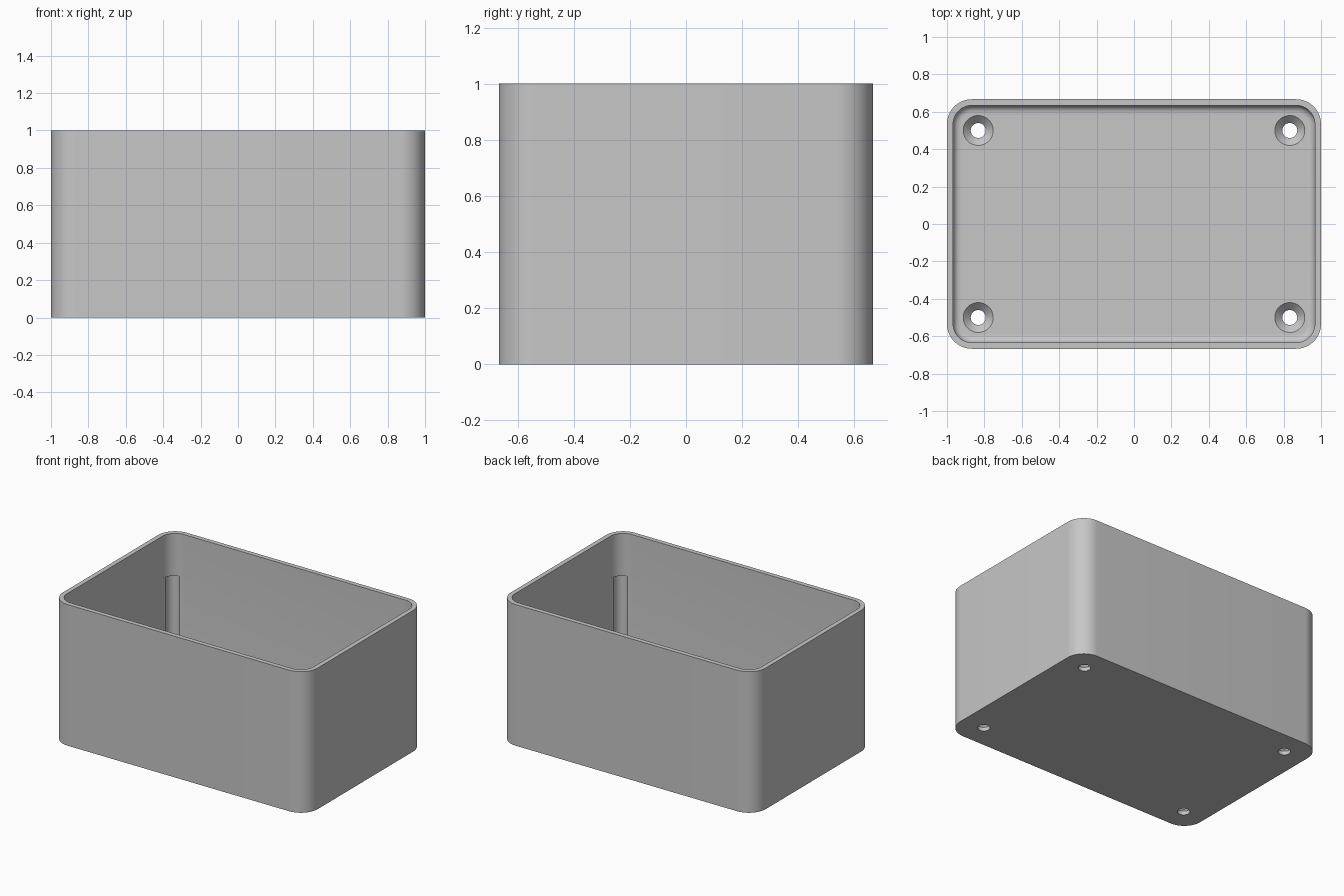
import bpy, bmesh
from math import pi, sin, cos

if "Cube" in bpy.data.objects:
    bpy.data.objects.remove(bpy.data.objects["Cube"], do_unlink=True)

HALF_X, HALF_Y, HEIGHT = 1.0, 0.667, 1.0
CORNER, WALL, FLOOR, FILLET = 0.133, 0.033, 0.067, 0.04
SEGMENTS = 16

grey = bpy.data.materials.new("plain grey")
grey.use_nodes = True
colour = (0.57, 0.57, 0.57, 1)
grey.diffuse_color = colour
grey.node_tree.nodes["Principled BSDF"].inputs["Base Color"].default_value = colour


def make_object(name, bm):
    bmesh.ops.recalc_face_normals(bm, faces=bm.faces)
    mesh = bpy.data.meshes.new(name)
    bm.to_mesh(mesh)
    bm.free()
    mesh.materials.append(grey)
    obj = bpy.data.objects.new(name, mesh)
    bpy.context.collection.objects.link(obj)
    return obj


def skin(bm, rings):
    """Bridge closed rings of points and cap both ends."""
    loops = [[bm.verts.new(p) for p in ring] for ring in rings]
    n = len(loops[0])
    for a, b in zip(loops, loops[1:]):
        for i in range(n):
            j = (i + 1) % n
            bm.faces.new((a[i], a[j], b[j], b[i]))
    bm.faces.new(loops[0])
    bm.faces.new(loops[-1])


def rounded_ring(inset, z):
    radius = CORNER - inset
    points = []
    for quarter, (sx, sy) in enumerate([(1, 1), (-1, 1), (-1, -1), (1, -1)]):
        for i in range(SEGMENTS + 1):
            a = (quarter + i / SEGMENTS) * pi / 2
            points.append((sx * (HALF_X - CORNER) + radius * cos(a),
                           sy * (HALF_Y - CORNER) + radius * sin(a), z))
    return points


def lathe(bm, x, y, profile, n=48):
    skin(bm, [[(x + r * cos(2 * pi * i / n), y + r * sin(2 * pi * i / n), z)
               for i in range(n)] for r, z in profile])


# Open box: outer wall, flat rim, inner wall, rounded inner floor edge
section = [(0, 0), (0, HEIGHT), (WALL, HEIGHT)]
for i in range(9):
    a = i / 8 * pi / 2
    section.append((WALL + FILLET * (1 - cos(a)), FLOOR + FILLET * (1 - sin(a))))
bm = bmesh.new()
skin(bm, [rounded_ring(inset, z) for inset, z in section])
box = make_object("open_box", bm)

# Countersunk screw holes and shallow inner corner recesses
bm = bmesh.new()
for sx in (-1, 1):
    for sy in (-1, 1):
        lathe(bm, sx * 0.833, sy * 0.5,
              [(0.04, -0.05), (0.04, FLOOR - 0.04), (0.08, FLOOR), (0.08, 0.09)])
        lathe(bm, sx * 0.917, sy * 0.583, [(0.049, 0.12), (0.049, 0.7)])
cutter = make_object("hole_cutter", bm)
cutter.hide_render = True

cut = box.modifiers.new("holes", "BOOLEAN")
cut.operation, cut.solver, cut.object = "DIFFERENCE", "EXACT", cutter
bpy.ops.object.select_all(action="DESELECT")
bpy.context.view_layer.objects.active = box
box.select_set(True)
bpy.ops.object.modifier_apply(modifier=cut.name)
bpy.data.objects.remove(cutter, do_unlink=True)
bpy.ops.object.shade_smooth_by_angle(angle=pi / 6)
